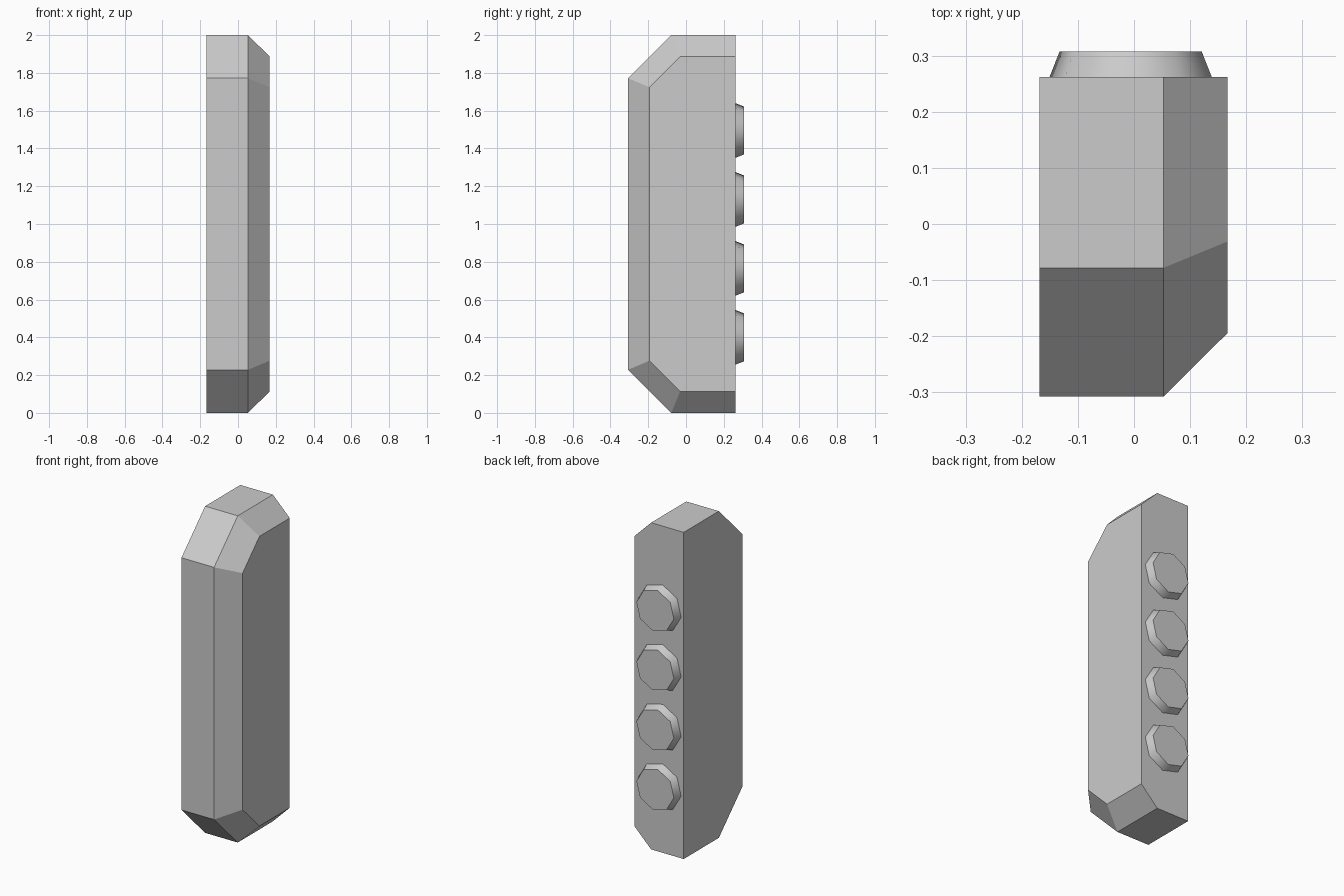
import bpy, bmesh, math

cube = bpy.data.objects.get("Cube")
if cube:
    bpy.data.objects.remove(cube, do_unlink=True)

grey = bpy.data.materials.new("plain_grey")
grey.use_nodes = True
colour = (0.6, 0.6, 0.6, 1)
grey.diffuse_color = colour
grey.node_tree.nodes["Principled BSDF"].inputs["Base Color"].default_value = colour


def finish(name, bm):
    bmesh.ops.recalc_face_normals(bm, faces=bm.faces)
    mesh = bpy.data.meshes.new(name)
    bm.to_mesh(mesh)
    bm.free()
    mesh.materials.append(grey)
    obj = bpy.data.objects.new(name, mesh)
    bpy.context.collection.objects.link(obj)
    return obj


def loft(name, rings):
    """Join matching rings of points and cap both ends."""
    bm = bmesh.new()
    loops = [[bm.verts.new(p) for p in ring] for ring in rings]
    for a, b in zip(loops, loops[1:]):
        for i in range(len(a)):
            j = (i + 1) % len(a)
            bm.faces.new((a[i], a[j], b[j], b[i]))
    bm.faces.new(loops[0])
    bm.faces.new(loops[-1])
    return finish(name, bm)


# Body: side profile with clipped front corners, tapered on its left side
BACK = 0.262


def profile(x, front, clip_y, end, clip_z):
    half = [(BACK, end), (clip_y, end), (front, clip_z)]
    pts = half + [(y, 2 - z) for y, z in reversed(half)]
    return [(x, y, z) for y, z in pts]


loft("body", [
    profile(-0.168, -0.307, -0.078, 0, 0.228),
    profile(0.053, -0.307, -0.078, 0, 0.228),
    profile(0.167, -0.194, -0.031, 0.113, 0.276),
])


# Studs: tapered octagons along the back
def ring(radius, y, z):
    angles = [math.radians(8) + i * math.tau / 8 for i in range(8)]
    return [(-0.006 + radius * math.cos(a), y, z + radius * math.sin(a)) for a in angles]


for n in range(4):
    z = 0.4 + n * 0.365
    stud = loft(f"stud_{n + 1}", [ring(0.148, BACK - 0.005, z), ring(0.128, 0.307, z)])
    bpy.ops.object.select_all(action='DESELECT')
    stud.select_set(True)
    bpy.context.view_layer.objects.active = stud
    bpy.ops.object.shade_smooth_by_angle(angle=math.radians(50))
